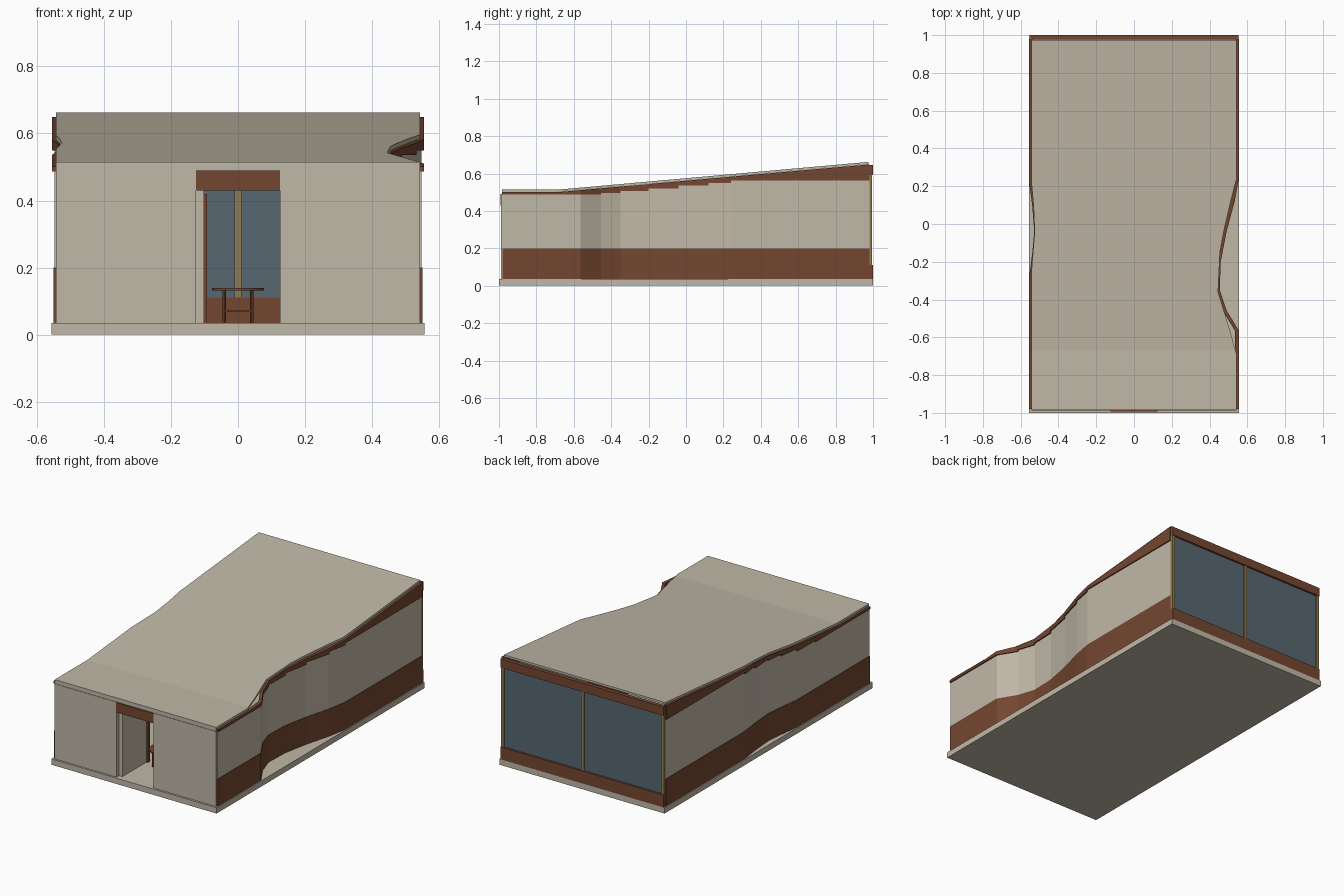
import bpy, bmesh, math

if "Cube" in bpy.data.objects:
    bpy.data.objects.remove(bpy.data.objects["Cube"])


def material(name, rgb):
    m = bpy.data.materials.new(name)
    m.diffuse_color = (*rgb, 1)
    m.use_nodes = True
    m.node_tree.nodes["Principled BSDF"].inputs["Base Color"].default_value = m.diffuse_color
    return m


CREAM = material("cream plaster", (0.53, 0.48, 0.39))
BROWN = material("brown timber", (0.175, 0.062, 0.030))
GLASS = material("blue grey glass", (0.095, 0.135, 0.165))
GOLD = material("golden timber", (0.28, 0.20, 0.08))


def finish(name, bm, mat):
    bmesh.ops.recalc_face_normals(bm, faces=bm.faces)
    me = bpy.data.meshes.new(name)
    bm.to_mesh(me)
    bm.free()
    me.materials.append(mat)
    ob = bpy.data.objects.new(name, me)
    bpy.context.collection.objects.link(ob)
    return ob


def box(name, x, y, z, mat):
    bm = bmesh.new()
    bmesh.ops.create_cube(bm, size=1)
    for v in bm.verts:
        v.co = [(a + b) / 2 + c * (b - a) for c, (a, b) in zip(v.co, (x, y, z))]
    return finish(name, bm, mat)


def cylinder(name, r, centre, z, mat, sides=24):
    bm = bmesh.new()
    bmesh.ops.create_cone(bm, cap_ends=True, segments=sides, radius1=r, radius2=r, depth=z[1] - z[0])
    bmesh.ops.translate(bm, verts=bm.verts, vec=(*centre, sum(z) / 2))
    return finish(name, bm, mat)


def interp(points, y):
    for (y0, a), (y1, b) in zip(points, points[1:]):
        if y <= y1:
            return a + (b - a) * max(0, (y - y0) / (y1 - y0))
    return points[-1][1]


def sweep(name, stations, section, mat):
    """Skin of four-cornered sections, one for each y station."""
    bm = bmesh.new()
    rings = [[bm.verts.new((x, y, z)) for x, z in section(y)] for y in stations]
    for r, s in zip(rings, rings[1:]):
        for i in range(4):
            j = (i + 1) % 4
            bm.faces.new((r[i], r[j], s[j], s[i]))
    bm.faces.new(rings[0])
    bm.faces.new(rings[-1][::-1])
    return finish(name, bm, mat)


# Plan curves (y, distance from centre line) and heights
RIGHT_WALL = [(-.98, .548), (-.565, .548), (-.455, .482), (-.35, .447), (-.2, .452),
              (-.04, .483), (.12, .526), (.24, .548), (.98, .548)]
LEFT_WALL = [(-.98, .548), (-.28, .548), (-.15, .531), (-.04, .521), (.1, .532),
             (.22, .548), (.98, .548)]
RIGHT_EAVE = [(-.985, .543), (-.69, .543), (-.57, .51), (-.36, .445), (-.15, .455),
              (-.04, .475), (.12, .512), (.24, .543), (.975, .543)]
LEFT_EAVE = [(-.985, .543), (-.25, .543), (-.15, .535), (-.04, .526), (.1, .532),
             (.22, .543), (.975, .543)]
ROOF = [(-.985, .515), (-.67, .515), (.975, .662)]
PANEL_TOP = [(-.98, .487), (-.565, .487), (-.455, .497), (.12, .55), (.24, .562), (.98, .562)]
FLOOR, BAND, THICK = .035, .2, .014


def stations(*curves):
    return sorted({p[0] for c in curves for p in c})


def wall_strip(name, sign, plan, low, high, proud, mat, ys):
    def section(y):
        out = interp(plan, y) + proud
        inn = interp(plan, y) - THICK
        lo, hi = low(y), high(y)
        return [(sign * out, lo), (sign * out, hi), (sign * inn, hi), (sign * inn, lo)]
    return sweep(name, ys, section, mat)


# Base slab
box("base_slab", (-.556, .556), (-1, 1), (0, FLOOR), CREAM)

# Roof sheet with curved eaves
ys = [y for y in stations(RIGHT_EAVE, LEFT_EAVE, ROOF)]


def roof_section(y):
    z, a, b = interp(ROOF, y), -interp(LEFT_EAVE, y), interp(RIGHT_EAVE, y)
    return [(a, z), (b, z), (b, z - .013), (a, z - .013)]


sweep("roof", ys, roof_section, CREAM)

# Side walls: timber band, plaster panel and stepped fascia under the roof
for side, sign, plan in (("right", 1, RIGHT_WALL), ("left", -1, LEFT_WALL)):
    wys = [y for y in stations(plan, PANEL_TOP)]
    wall_strip(side + "_lower_band", sign, plan, lambda y: FLOOR, lambda y: BAND, .003, BROWN, wys)
    wall_strip(side + "_panel", sign, plan, lambda y: BAND, lambda y: interp(PANEL_TOP, y),
               0, CREAM, wys)
    fys = sorted(set(wys + [-.67]))
    for i, (y0, y1) in enumerate(zip(fys, fys[1:])):
        step = interp(PANEL_TOP, y0)
        wall_strip(f"{side}_fascia_{i}", sign, plan, lambda y: step,
                   lambda y: interp(ROOF, y) - .0135, .007, BROWN, [y0, y1])

# Front wall with doorway
for side, s in (("left", -1), ("right", 1)):
    box("front_wall_" + side, sorted((s * .125, s * .543)), (-.988, -.965), (FLOOR, .49), CREAM)
box("front_lintel", (-.125, .125), (-.992, -.965), (.43, .49), BROWN)
box("front_top_strip", (-.543, .543), (-.985, -.965), (.49, .503), CREAM)

# Open door leaf with timber edge
box("door_leaf", (-.125, -.102), (-.965, -.72), (FLOOR, .43), CREAM)
box("door_edge", (-.102, -.092), (-.735, -.715), (FLOOR, .42), BROWN)

# Rear window wall
box("rear_sill", (-.548, .548), (.978, 1), (FLOOR, .11), BROWN)
box("rear_glass", (-.54, .54), (.982, .988), (.11, .592), GLASS)
box("rear_header", (-.548, .548), (.976, 1), (.592, .645), BROWN)
for i, x in enumerate((-.538, 0, .538)):
    box(f"rear_mullion_{i}", (x - .01, x + .01), (.976, .995), (.11, .592), GOLD)

# Small round table inside the doorway
TY = -.72
cylinder("table_top", .077, (0, TY), (.131, .139), BROWN, 28)
for sx in (-1, 1):
    for sy in (-1, 1):
        cylinder(f"table_leg_{sx}_{sy}", .005, (sx * .041, TY + sy * .041), (FLOOR, .131), BROWN, 8)
    box(f"table_side_rail_{sx}", (sx * .041 - .003, sx * .041 + .003), (TY - .041, TY + .041),
        (.055, .06), BROWN)
    box(f"table_cross_rail_{sx}", (-.041, .041), (TY + sx * .041 - .003, TY + sx * .041 + .003),
        (.068, .073), BROWN)
